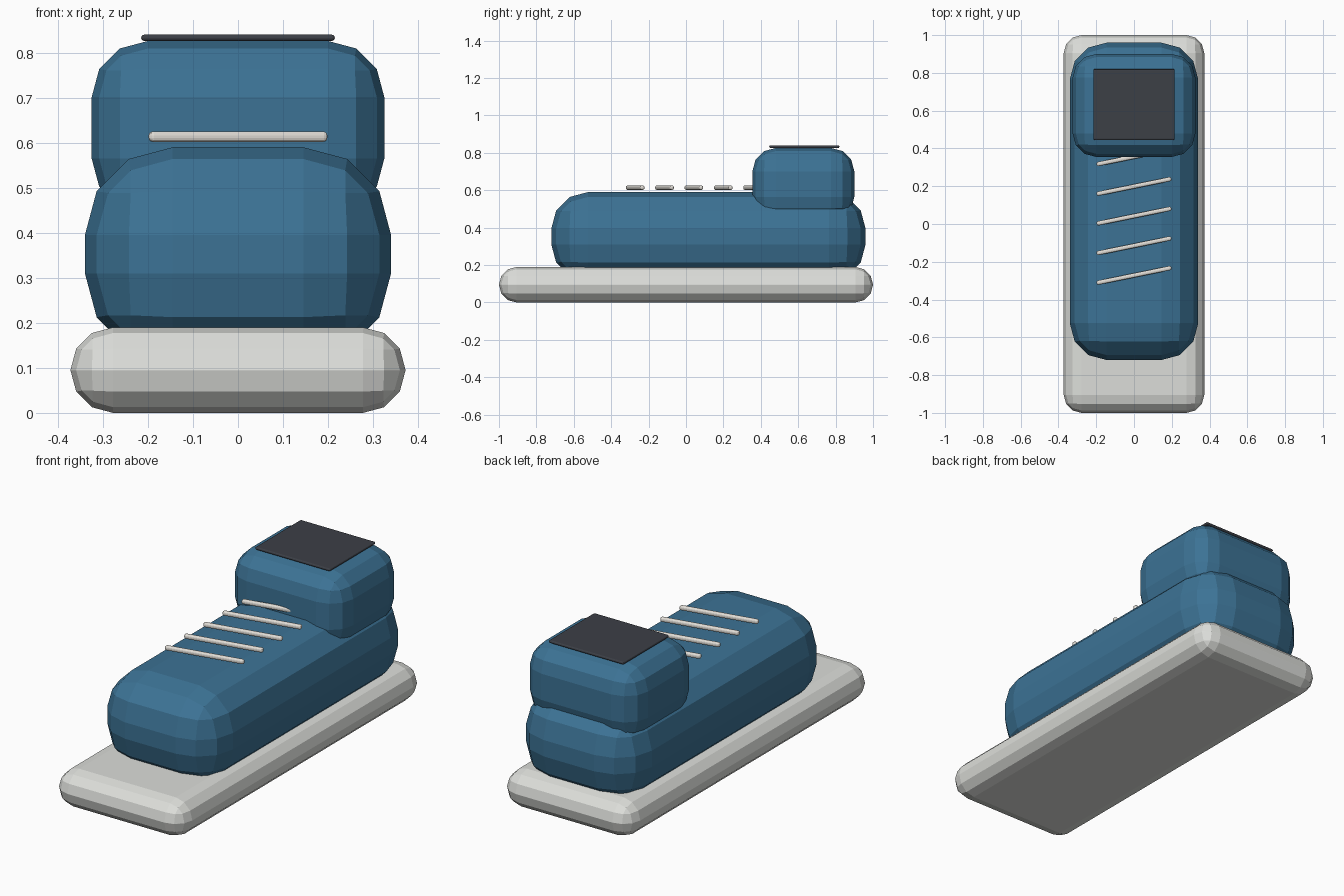
import bpy, bmesh, math

if "Cube" in bpy.data.objects:
    bpy.data.objects.remove(bpy.data.objects["Cube"])


def material(name, rgb):
    m = bpy.data.materials.new(name)
    m.diffuse_color = (*rgb, 1.0)
    m.use_nodes = True
    m.node_tree.nodes["Principled BSDF"].inputs["Base Color"].default_value = m.diffuse_color
    return m


BLUE = material("denim blue", (0.045, 0.17, 0.30))
SOLE = material("pale grey", (0.72, 0.73, 0.70))
LACE = material("lace white", (0.76, 0.73, 0.68))
DARK = material("charcoal", (0.045, 0.05, 0.062))


def rounded_box(name, lo, hi, radius, mat, turn=0.0):
    """Box between two corners with three-step rounded edges."""
    size = [b - a for a, b in zip(lo, hi)]
    bm = bmesh.new()
    bmesh.ops.create_cube(bm, size=1.0)
    bmesh.ops.scale(bm, vec=size, verts=bm.verts)
    mesh = bpy.data.meshes.new(name)
    bm.to_mesh(mesh)
    bm.free()
    mesh.materials.append(mat)
    ob = bpy.data.objects.new(name, mesh)
    bpy.context.collection.objects.link(ob)
    ob.location = [(a + b) / 2 for a, b in zip(lo, hi)]
    ob.rotation_euler.z = turn
    bevel = ob.modifiers.new("rounding", 'BEVEL')
    bevel.width = radius
    bevel.segments = 3
    bevel.limit_method = 'NONE'
    return ob


# Sole, foot and ankle
rounded_box("sole", (-0.372, -1.0, 0.0), (0.372, 1.0, 0.19), 0.0945, SOLE)
rounded_box("upper", (-0.34, -0.72, 0.115), (0.34, 0.96, 0.59), 0.195, BLUE)
rounded_box("ankle_collar", (-0.325, 0.355, 0.44), (0.325, 0.90, 0.826), 0.125, BLUE)

# Dark opening on top of the ankle
rounded_box("foot_opening", (-0.215, 0.445, 0.826), (0.215, 0.82, 0.84), 0.0065, DARK)

# Slanted laces just above the upper
for i in range(5):
    y = -0.272 + 0.157 * i
    rounded_box(f"lace_{i + 1}", (-0.202, y - 0.0115, 0.602), (0.202, y + 0.0115, 0.625),
                0.009, LACE, turn=math.radians(11.5))
